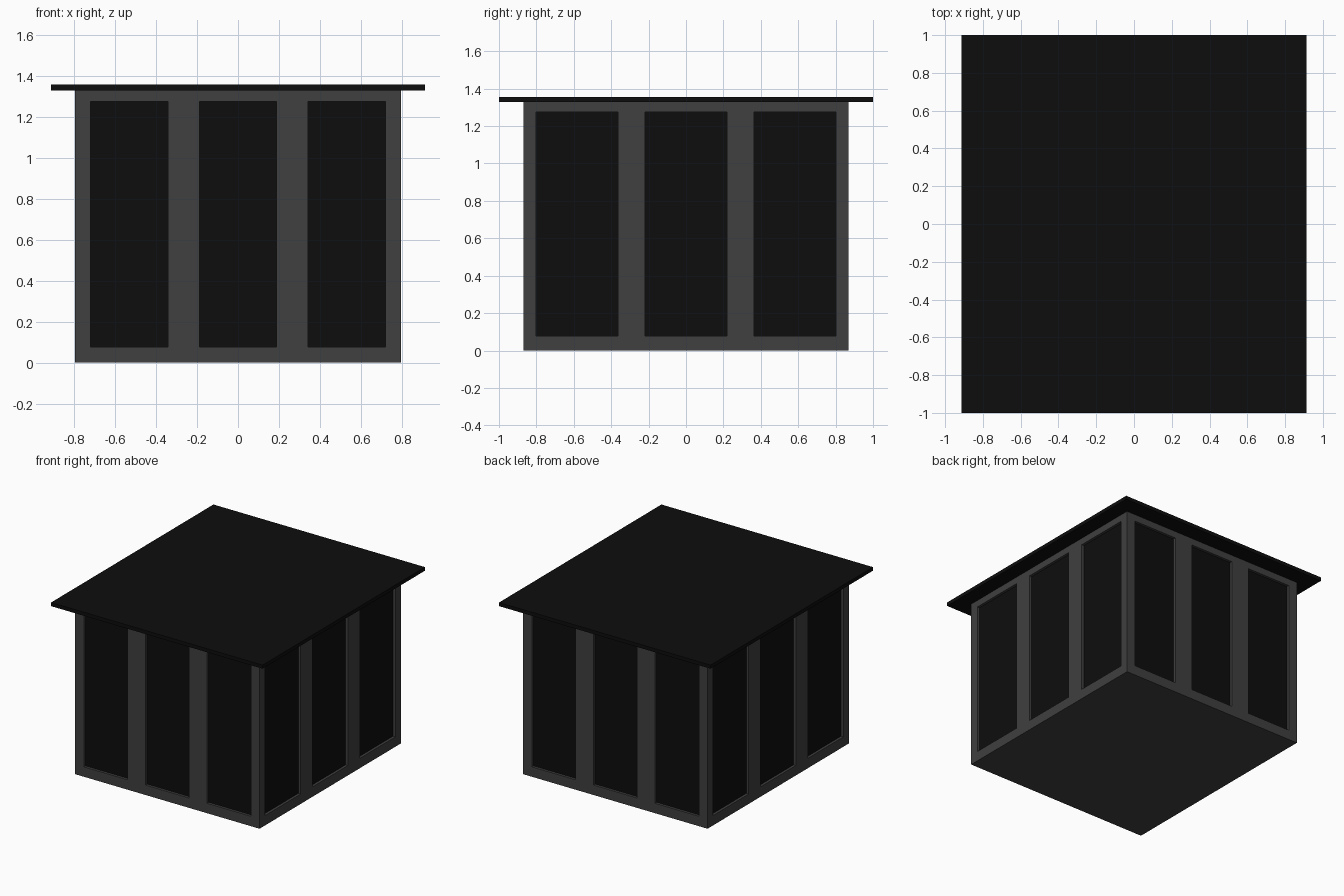
import bpy, bmesh
from mathutils import Vector

if "Cube" in bpy.data.objects:
    bpy.data.objects.remove(bpy.data.objects["Cube"])

HX, HY, H = 0.795, 0.87, 1.328      # body half sizes and wall height
DEPTH = 0.02                        # window recess
ZS = [0, 0.077, 1.275, H]


def material(name, v):
    m = bpy.data.materials.new(name)
    m.diffuse_color = (v, v, v, 1)
    m.use_nodes = True
    m.node_tree.nodes["Principled BSDF"].inputs["Base Color"].default_value = m.diffuse_color
    return m


def finish(name, bm, *mats):
    bmesh.ops.recalc_face_normals(bm, faces=bm.faces)
    me = bpy.data.meshes.new(name)
    bm.to_mesh(me)
    bm.free()
    for m in mats:
        me.materials.append(m)
    ob = bpy.data.objects.new(name, me)
    bpy.context.collection.objects.link(ob)
    return ob


frame_grey = material("frame_grey", 0.05)
black = material("black", 0.004)


def wall(bm, us, place, normal):
    """Gridded wall whose alternate cells are sunk as window panes."""
    for i in range(len(us) - 1):
        for k in range(3):
            pts = [(us[i], ZS[k]), (us[i + 1], ZS[k]), (us[i + 1], ZS[k + 1]), (us[i], ZS[k + 1])]
            outer = [bm.verts.new(place(u, z)) for u, z in pts]
            if i % 2 == 1 and k == 1:
                inner = [bm.verts.new(v.co - Vector(normal) * DEPTH) for v in outer]
                for j in range(4):
                    n = (j + 1) % 4
                    bm.faces.new((outer[j], outer[n], inner[n], inner[j]))
                bm.faces.new(inner).material_index = 1
            else:
                bm.faces.new(outer)


# Walls with three tall recessed windows on every side
bm = bmesh.new()
xs = [-HX, -0.72, -0.342, -0.188, 0.188, 0.342, 0.72, HX]
ys = [-HY, -0.802, -0.364, -0.219, 0.219, 0.364, 0.802, HY]
for s in (-1, 1):
    wall(bm, xs, lambda u, z: (u, s * HY, z), (0, s, 0))
    wall(bm, ys, lambda u, z: (s * HX, u, z), (s, 0, 0))
bmesh.ops.remove_doubles(bm, verts=bm.verts, dist=1e-4)
# Floor and ceiling close the body
bmesh.ops.holes_fill(bm, edges=[e for e in bm.edges if e.is_boundary], sides=0)
finish("walls_and_windows", bm, frame_grey, black)

# Overhanging flat roof slab
bm = bmesh.new()
bmesh.ops.create_cube(bm, size=1)
bmesh.ops.scale(bm, vec=(1.824, 2.0, 0.028), verts=bm.verts)
bmesh.ops.translate(bm, vec=(0, 0, H + 0.014), verts=bm.verts)
finish("roof", bm, black)
